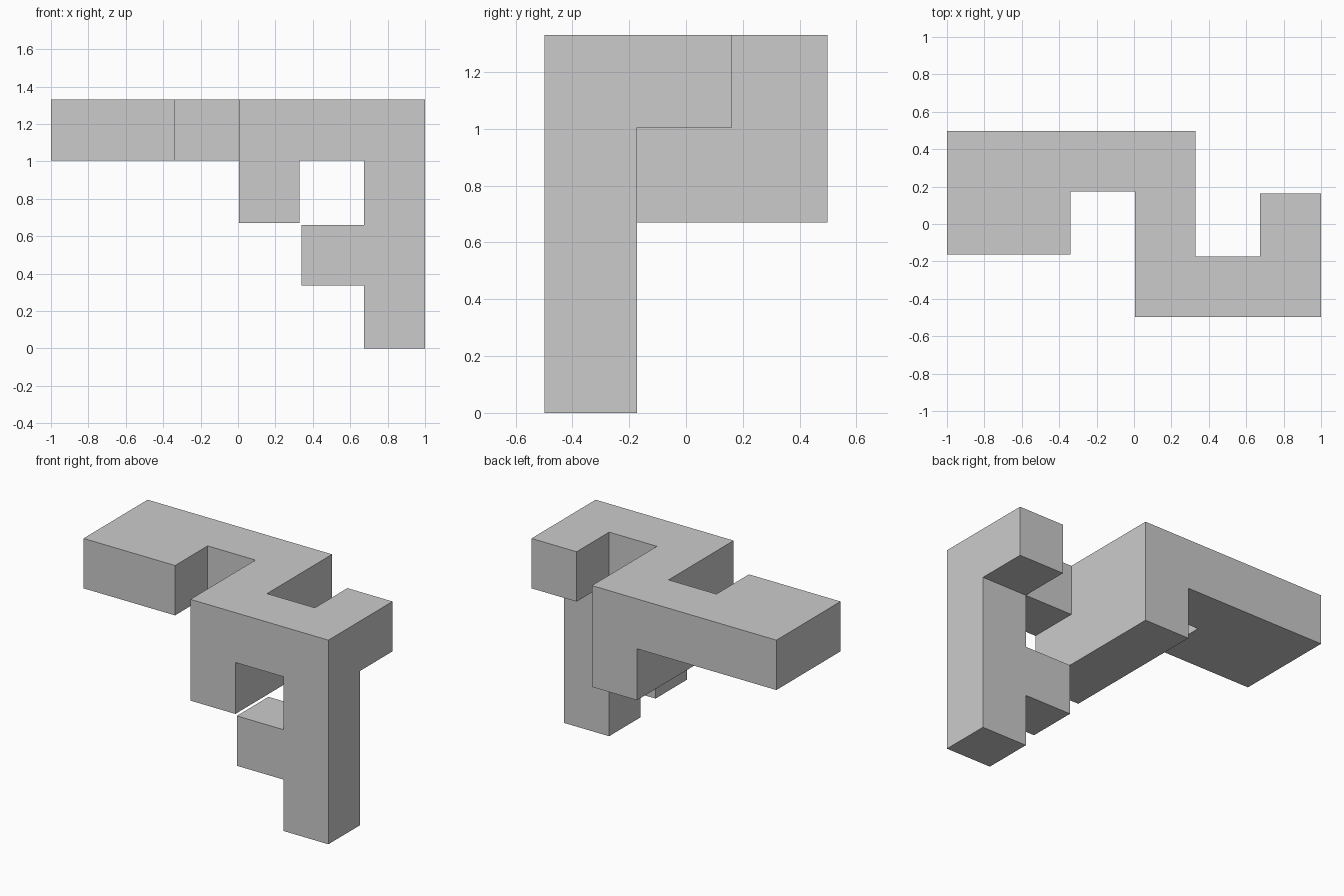
import bpy, bmesh
from itertools import product

if "Cube" in bpy.data.objects:
    bpy.data.objects.remove(bpy.data.objects["Cube"])

PITCH, WIDTH = 0.335, 0.325          # cube spacing and slightly shrunken cube size
ORIGIN = (-1.0, -0.4975, 0.0)

# Bars of unit cubes: inclusive (x, y, z) cell ranges
bars = [
    ((0, 3), (2, 2), (3, 3)),        # back top bar
    ((0, 1), (1, 1), (3, 3)),        # left end
    ((3, 3), (0, 2), (2, 3)),        # two-high middle wall
    ((3, 5), (0, 0), (3, 3)),        # front top bar
    ((5, 5), (1, 1), (3, 3)),        # right stub
    ((5, 5), (0, 0), (0, 3)),        # leg
    ((4, 4), (0, 0), (1, 1)),        # nub on the leg
]
cells = {c for bar in bars for c in product(*(range(a, b + 1) for a, b in bar))}


def filled(h):
    """Even indices are cubes, odd ones the gaps, filled when all neighbours are."""
    return all(c in cells for c in product(*({i // 2, (i + 1) // 2} for i in h)))


def coord(p):
    return [o + (i // 2) * PITCH + (i % 2) * WIDTH for o, i in zip(ORIGIN, p)]


bm = bmesh.new()
verts = {}


def vert(p):
    if p not in verts:
        verts[p] = bm.verts.new(coord(p))
    return verts[p]


# Outer skin only
for h in product(range(11), range(5), range(7)):
    if not filled(h):
        continue
    for axis, side in product(range(3), (0, 1)):
        n = list(h)
        n[axis] += 2 * side - 1
        if filled(n):
            continue
        u, v = (axis + 1) % 3, (axis + 2) % 3
        loop = []
        for du, dv in ((0, 0), (1, 0), (1, 1), (0, 1)):
            p = list(h)
            p[axis] += side
            p[u] += du
            p[v] += dv
            loop.append(vert(tuple(p)))
        bm.faces.new(loop if side else loop[::-1])

# Merge coplanar faces into clean flat sides
bmesh.ops.dissolve_limit(bm, angle_limit=0.01, verts=bm.verts[:], edges=bm.edges[:])
mesh = bpy.data.meshes.new("puzzle_piece")
bm.to_mesh(mesh)
bm.free()
bpy.context.collection.objects.link(bpy.data.objects.new("puzzle_piece", mesh))
